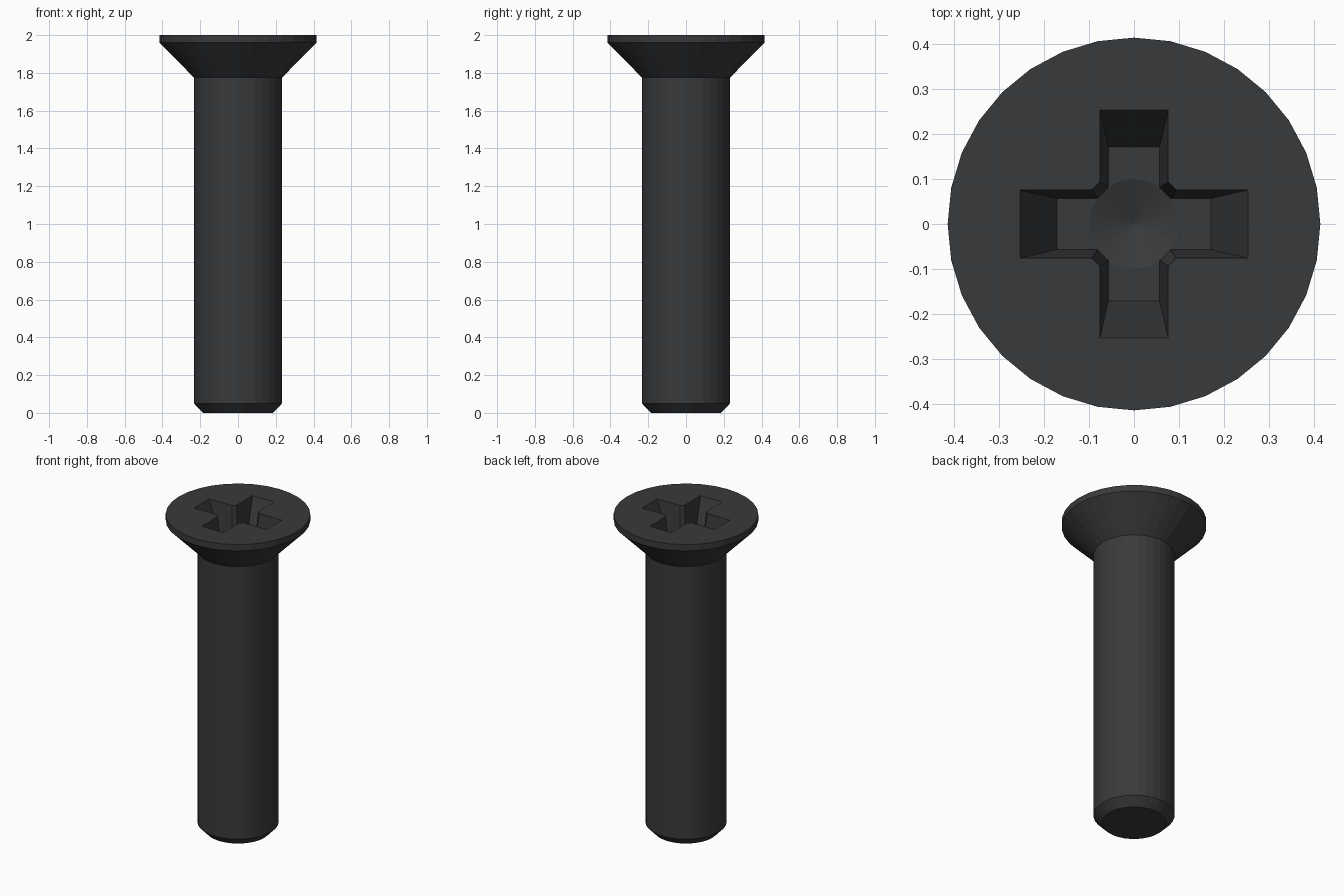
import bpy, bmesh
from math import cos, sin, pi

if "Cube" in bpy.data.objects:
    bpy.data.objects.remove(bpy.data.objects["Cube"])

SIDES = 32
TOP = 2.0
DEPTH = 0.22      # cross recess depth
CONE = 0.035      # extra depth of the centre dimple


def loft(name, rings, tip=None):
    """Closed solid from stacked rings of points, optionally ending in a low tip."""
    bm = bmesh.new()
    loops = [[bm.verts.new(p) for p in ring] for ring in rings]
    n = len(loops[0])
    for a, b in zip(loops, loops[1:]):
        for i in range(n):
            j = (i + 1) % n
            bm.faces.new((a[i], a[j], b[j], b[i]))
    bm.faces.new(loops[-1])
    if tip:
        t = bm.verts.new(tip)
        for i in range(n):
            bm.faces.new((t, loops[0][(i + 1) % n], loops[0][i]))
    else:
        bm.faces.new(loops[0][::-1])
    bmesh.ops.recalc_face_normals(bm, faces=bm.faces)
    mesh = bpy.data.meshes.new(name)
    bm.to_mesh(mesh)
    bm.free()
    obj = bpy.data.objects.new(name, mesh)
    bpy.context.collection.objects.link(obj)
    return obj


def circle(r, z):
    return [(r * cos(2 * pi * i / SIDES), r * sin(2 * pi * i / SIDES), z)
            for i in range(SIDES)]


def cross(length, w, c, z):
    """Plus-shaped ring with chamfered inner corners."""
    pts = []
    for k in range(4):
        co, si = round(cos(k * pi / 2)), round(sin(k * pi / 2))
        for x, y in ((length, -w), (length, w), (c, w), (w, c)):
            pts.append((x * co - y * si, x * si + y * co, z))
    return pts


# Screw body: chamfered tip, shank, countersunk head
screw = loft("countersunk_screw", [circle(r, z) for r, z in (
    (0.185, 0), (0.233, 0.05), (0.233, 1.775), (0.415, 1.96), (0.415, TOP))])

# Tapered cross recess, carried slightly above the head along the same taper
floor, up = TOP - DEPTH, 0.1
low, high = (0.172, 0.057, 0.081), (0.254, 0.076, 0.094)
over = [h + (h - l) * up for l, h in zip(low, high)]
recess = loft("recess_cutter", [cross(*low, floor), cross(*over, TOP + up * DEPTH)])

# Shallow conical dimple at the recess centre
lift = 0.03
dimple = loft("dimple_cutter", [circle(0.1 * (1 + lift), floor + CONE * lift)],
              tip=(0, 0, floor - CONE))

for cutter in (recess, dimple):
    mod = screw.modifiers.new(cutter.name, 'BOOLEAN')
    mod.operation, mod.solver, mod.object = 'DIFFERENCE', 'EXACT', cutter
    bpy.context.view_layer.objects.active = screw
    bpy.ops.object.modifier_apply(modifier=mod.name)
    bpy.data.objects.remove(cutter)

# Dark steel, smooth only across the round sides
mat = bpy.data.materials.new("dark_steel")
mat.diffuse_color = (0.04, 0.042, 0.045, 1)
mat.use_nodes = True
mat.node_tree.nodes["Principled BSDF"].inputs["Base Color"].default_value = mat.diffuse_color
screw.data.materials.clear()
screw.data.materials.append(mat)
for p in screw.data.polygons:
    p.material_index = 0
